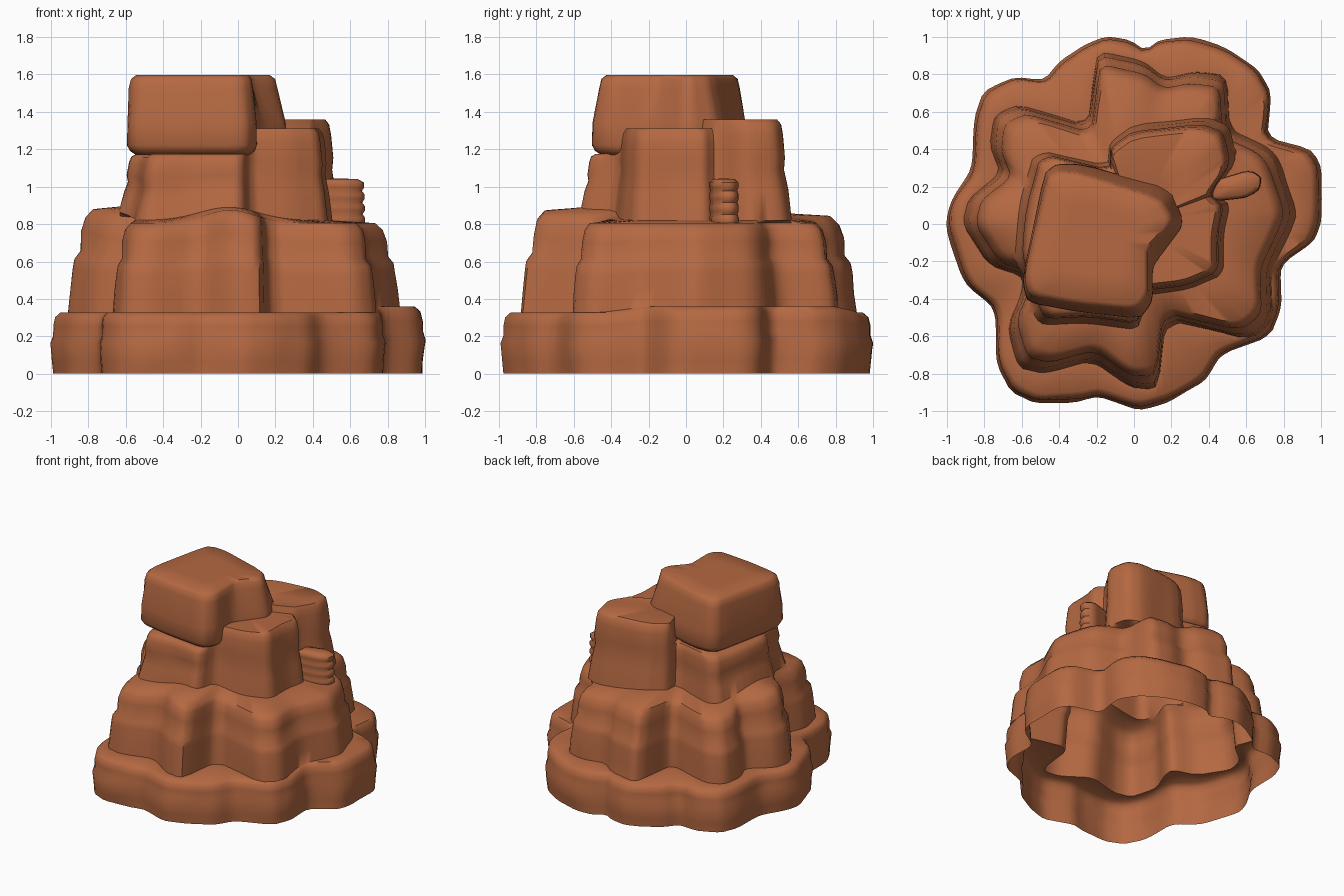
import bpy
import bmesh
import math
from mathutils import Vector, noise

if "Cube" in bpy.data.objects:
    bpy.data.objects.remove(bpy.data.objects["Cube"])

# Single sandstone material
sandstone = bpy.data.materials.new("sandstone")
sandstone.use_nodes = True
colour = (0.46, 0.14, 0.054, 1)
sandstone.diffuse_color = colour
sandstone.node_tree.nodes["Principled BSDF"].inputs["Base Color"].default_value = colour


def round_corners(points, cut=0.15):
    """Chop every corner of a closed outline."""
    result = []
    for i, p in enumerate(points):
        a, b = Vector(p), Vector(points[(i + 1) % len(points)])
        result += [a.lerp(b, cut), a.lerp(b, 1 - cut)]
    return result


def radial_samples(points, centre, count):
    """Radius of a star-shaped outline in evenly spaced directions."""
    outline = [p - centre for p in round_corners(points)]
    radii = []
    for k in range(count):
        angle = math.tau * k / count
        d = Vector((math.cos(angle), math.sin(angle)))
        best = 0
        for i, a in enumerate(outline):
            edge = outline[(i + 1) % len(outline)] - a
            det = d.cross(edge)
            if abs(det) > 1e-9:
                along = a.cross(d) / det
                reach = a.cross(edge) / det
                if 0 <= along <= 1:
                    best = max(best, reach)
        radii.append(best)
    return radii


def tier_rings(points, profile, low, high, centre=(0, 0), count=144, rough=0.01):
    """Stack scaled outlines; low and high give the heights at a place."""
    centre = Vector(centre)
    radii = radial_samples(points, centre, count)
    rings = []
    for t, scale in profile:
        ring = []
        for k, r in enumerate(radii):
            angle = math.tau * k / count
            x, y = r * math.cos(angle), r * math.sin(angle)
            z0, z1 = low(x, y), high(x, y)
            z = z0 + (z1 - z0) * t
            s = scale + rough * noise.noise(Vector((x * 4, y * 4, z * 7)))
            ring.append(Vector((centre.x + x * s, centre.y + y * s, z)))
        rings.append(ring)
    return rings


def loft(name, rings, top_height, closed_bottom=False):
    """Skin the rings and close the top with a fan."""
    bm = bmesh.new()
    rows = [[bm.verts.new(p) for p in ring] for ring in rings]
    n = len(rows[0])
    for a, b in zip(rows, rows[1:]):
        for i in range(n):
            j = (i + 1) % n
            bm.faces.new((a[i], a[j], b[j], b[i]))
    middle = sum((v.co for v in rows[-1]), Vector()) / n
    middle.z = top_height
    peak = bm.verts.new(middle)
    for i in range(n):
        bm.faces.new((rows[-1][i], rows[-1][(i + 1) % n], peak))
    if closed_bottom:
        bm.faces.new(rows[0][::-1])
    mesh = bpy.data.meshes.new(name)
    bm.to_mesh(mesh)
    bm.free()
    mesh.materials.append(sandstone)
    obj = bpy.data.objects.new(name, mesh)
    bpy.context.collection.objects.link(obj)
    bpy.ops.object.select_all(action="DESELECT")
    obj.select_set(True)
    bpy.context.view_layer.objects.active = obj
    bpy.ops.object.shade_smooth_by_angle(angle=math.radians(50))


def level(z):
    return lambda x, y: z


def ramp(value, start, end):
    return min(1, max(0, (value - start) / (end - start)))


# Heights of the ledges
def base_top(x, y):
    return 0.328 + 0.032 * ramp(x, 0.4, 0.65) * ramp(y, -0.45, -0.2)


def middle_top(x, y):
    hump = math.exp(-((x + 0.05) / 0.22) ** 2) * (0.07 if y < 0 else 0.04)
    lobe = 0.075 * ramp(-x, 0.4, 0.6) * math.exp(-(y / 0.28) ** 2)
    return 0.805 + max(hump, lobe)


def upper_base(x, y):
    return middle_top(x, y) + 0.015


def upper_top(x, y):
    angle = math.degrees(math.atan2(y, x))
    if 20 < angle < 109:
        return 1.36
    return 1.31 if -83 < angle <= 20 else 1.175


# Lobed outlines of the three tiers
base_outline = [
    (1, .32), (1, 0), (.96, -.1), (.78, -.22), (.79, -.45), (.73, -.6),
    (.46, -.7), (.38, -.84), (.19, -.95), (.03, -1), (-.2, -.92),
    (-.3, -.95), (-.53, -.96), (-.66, -.9), (-.74, -.75), (-.74, -.45),
    (-.91, -.32), (-1.01, 0), (-.98, .12), (-.87, .29), (-.86, .56),
    (-.8, .71), (-.64, .79), (-.48, .77), (-.4, .87), (-.26, .96),
    (-.15, 1), (-.02, .98), (.06, .93), (.14, .99), (.3, 1),
    (.49, .94), (.66, .83), (.74, .7), (.71, .46), (.94, .4)]
middle_outline = [
    (.87, .06), (.83, -.05), (.73, -.25), (.74, -.52), (.62, -.62), (.17, -.51),
    (.13, -.89), (-.02, -.88), (-.22, -.73), (-.48, -.8), (-.62, -.77),
    (-.68, -.55), (-.6, -.38), (-.59, -.28), (-.78, -.22), (-.92, 0),
    (-.88, .14), (-.71, .27), (-.77, .42), (-.75, .58), (-.62, .64),
    (-.25, .53), (-.22, .76), (-.19, .92), (.05, .87), (.17, .78),
    (.33, .82), (.5, .79), (.51, .5), (.72, .41), (.78, .34)]
upper_outline = [
    (.51, .1), (.48, -.05), (.48, -.27), (.3, -.35), (.06, -.38),
    (.03, -.57), (-.25, -.53), (-.52, -.54), (-.57, -.3), (-.64, -.2),
    (-.61, .1), (-.53, .4), (-.14, .31), (-.13, .44), (0, .53), (.39, .57),
    (.51, .52), (.55, .34), (.43, .17)]

# Hollow mound: three stepped tiers in one continuous shell
base_profile = [(0, .985), (.2, .99), (.5, 1), (.62, .985), (.78, .985),
                (.92, .975), (1, .945)]
middle_profile = [(0, 1), (.2, .99), (.42, .975), (.52, .965), (.6, .93),
                  (.78, .925), (.92, .9), (1, .855)]
upper_profile = [(0, 1), (.3, .965), (.5, .93), (.62, .94), (.85, .92),
                 (.95, .9), (1, .86), (1, .4)]
mound = (tier_rings(base_outline, base_profile, level(0), base_top)
         + tier_rings(middle_outline, middle_profile, base_top, middle_top)
         + tier_rings(upper_outline, upper_profile, upper_base, upper_top))
loft("stepped_mound", mound, 1.3)

# Overhanging block on top, narrowing towards its crown at the back and side
boulder_outline = [
    (-.48, .27), (-.42, .32), (-.28, .32), (.2, .19), (.27, 0), (.15, -.16),
    (.1, -.23), (.1, -.42), (.03, -.51), (-.3, -.47), (-.57, -.42), (-.6, -.3)]
crown_outline = [
    (-.47, .25), (-.41, .29), (-.28, .28), (.15, .14), (.22, .01), (.08, -.14),
    (.08, -.24), (.08, -.4), (.02, -.47), (-.3, -.44), (-.56, -.39), (-.59, -.28)]


def boulder_rings(points, profile):
    return tier_rings(points, profile, level(1.17), level(1.597),
                      centre=(-.2, -.08), count=96, rough=.006)


boulder = (boulder_rings(boulder_outline, [(0, .88), (.05, .96), (.12, 1), (.4, .995)])
           + boulder_rings(crown_outline, [(.84, 1), (.95, .97), (1, .9), (1, .5)]))
loft("top_boulder", boulder, 1.597, closed_bottom=True)

# Small pillar of stacked slabs behind the right shoulder
pillar_outline = [(.42, .12), (.6, .14), (.67, .18), (.685, .25), (.62, .29),
                  (.42, .23)]
slabs = 4
pillar_profile = []
for i in range(slabs):
    for step, scale in ((0, .92), (.3, 1), (.7, 1)):
        pillar_profile.append(((i + step) / slabs, scale - .01 * i))
pillar_profile.append((1, .75))
pillar = tier_rings(pillar_outline, pillar_profile, level(.79), level(1.04),
                    centre=(.53, .2), count=40, rough=.004)
loft("slab_pillar", pillar, 1.045)
